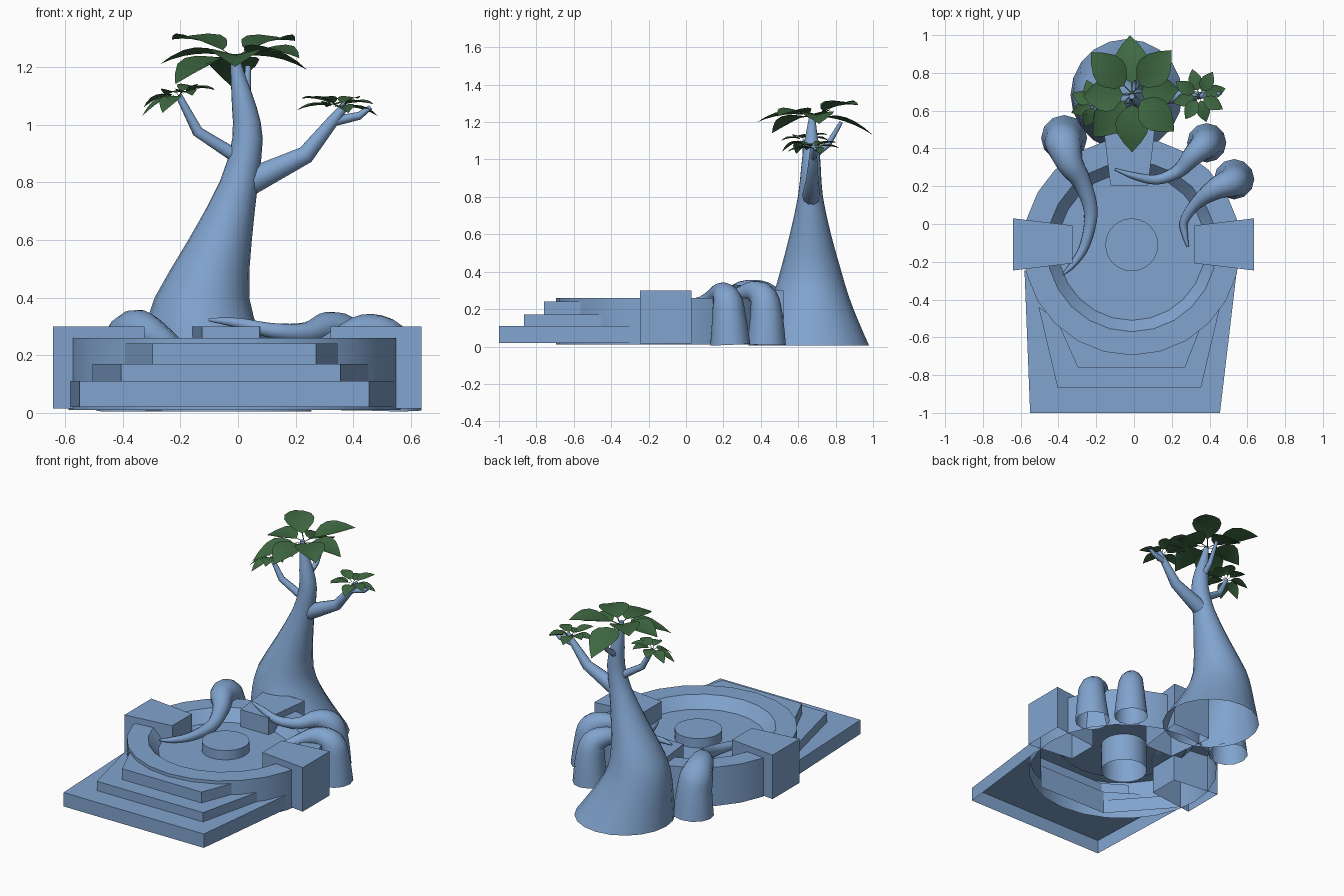
import bpy, math
from mathutils import Vector

if "Cube" in bpy.data.objects:
    bpy.data.objects.remove(bpy.data.objects["Cube"])


def material(name, colour):
    m = bpy.data.materials.new(name)
    m.diffuse_color = (*colour, 1)
    m.use_nodes = True
    m.node_tree.nodes["Principled BSDF"].inputs["Base Color"].default_value = m.diffuse_color
    return m


green = material("leaf_green", (0.05, 0.14, 0.055))
blue = material("soft_blue", (0.22, 0.37, 0.62))


def make(name, verts, faces, smooth=None, mat=blue):
    me = bpy.data.meshes.new(name)
    me.from_pydata([tuple(v) for v in verts], [], faces)
    me.update()
    ob = bpy.data.objects.new(name, me)
    bpy.context.collection.objects.link(ob)
    me.materials.append(mat)
    if smooth:
        bpy.ops.object.select_all(action='DESELECT')
        ob.select_set(True)
        bpy.context.view_layer.objects.active = ob
        bpy.ops.object.shade_smooth_by_angle(angle=math.radians(smooth))
    return ob


def prism(name, poly, z0, z1):
    """Upright prism, open underneath; poly runs counter-clockwise."""
    n = len(poly)
    verts = [(x, y, z) for z in (z0, z1) for x, y in poly]
    faces = [(i, (i + 1) % n, n + (i + 1) % n, n + i) for i in range(n)]
    make(name, verts, faces + [tuple(range(n, 2 * n))])


def lathe(name, profile, centre, n):
    """Open-bottomed turned shape; last profile ring is capped."""
    verts, faces = [], []
    for r, z in profile:
        for i in range(n):
            a = 2 * math.pi * i / n
            verts.append((centre[0] + r * math.cos(a), centre[1] + r * math.sin(a), z))
    for k in range(len(profile) - 1):
        for i in range(n):
            j = (i + 1) % n
            faces.append((k * n + i, k * n + j, (k + 1) * n + j, (k + 1) * n + i))
    faces.append(tuple(range((len(profile) - 1) * n, len(profile) * n)))
    make(name, verts, faces, 30)


def spline(pts, steps):
    """Catmull-Rom resampling of (x, y, z, radius) points."""
    P = [Vector(p) for p in pts]
    out = []
    for i in range(len(P) - 1):
        a, b, c, d = P[max(i - 1, 0)], P[i], P[i + 1], P[min(i + 2, len(P) - 1)]
        for s in range(steps):
            t = s / steps
            out.append(0.5 * (2 * b + (c - a) * t + (2 * a - 5 * b + 4 * c - d) * t * t
                              + (3 * b - a - 3 * c + d) * t ** 3))
    return out + [P[-1]]


def tube(name, pts, steps=4, n=12, level=False):
    """Tapering tube along a path, open at the start and capped at the end."""
    P = spline(pts, steps)
    C = [p.to_3d() for p in P]
    verts, faces, u = [], [], Vector((1, 0, 0))
    for k, p in enumerate(P):
        t = (C[min(k + 1, len(C) - 1)] - C[max(k - 1, 0)]).normalized()
        if level:
            t = Vector((0, 0, 1))
        if k == 0 and abs(t.x) > 0.8:
            u = Vector((0, 1, 0))
        u = (u - t * u.dot(t)).normalized()
        w = t.cross(u)
        for i in range(n):
            a = 2 * math.pi * i / n
            verts.append(C[k] + (u * math.cos(a) + w * math.sin(a)) * p[3])
    for k in range(len(P) - 1):
        for i in range(n):
            j = (i + 1) % n
            faces.append((k * n + i, k * n + j, (k + 1) * n + j, (k + 1) * n + i))
    faces.append(tuple(range((len(P) - 1) * n, len(P) * n)))
    make(name, verts, faces, 60)


CX, CY = -0.012, -0.12

# round platform with sunken floor, and the plinth in its middle
lathe("platform", [(0.575, 0.01), (0.575, 0.26), (0.45, 0.26), (0.39, 0.19)], (CX, CY), 24)
lathe("plinth", [(0.14, 0.01), (0.14, 0.25)], (CX, CY + 0.01), 24)

# front steps, notched behind so they stay inside the rim
for i, (xa, xb, yf, xc, xd, yb, notch, z0, z1) in enumerate([
        (-0.55, 0.455, -1.0, -0.58, 0.545, -0.24, -0.60, 0.02, 0.11),
        (-0.405, 0.355, -0.865, -0.505, 0.455, -0.44, -0.60, 0.11, 0.17),
        (-0.297, 0.27, -0.76, -0.40, 0.36, -0.53, -0.62, 0.17, 0.24)]):
    prism(f"step_{i + 1}", [(xa, yf), (xb, yf), (xd, yb), (0.24, notch), (-0.26, notch), (xc, yb)], z0, z1)

# three wedge blocks around the rim: right, back, left
for name, deg, ox, oy in (("block_right", 0, 0, -0.108), ("block_back", 90, -0.025, -0.115),
                          ("block_left", 180, -0.005, -0.108)):
    c, s = math.cos(math.radians(deg)), math.sin(math.radians(deg))
    wedge = [(0.32, -0.1), (0.636, -0.138), (0.636, 0.138), (0.32, 0.1)]
    prism(name, [(ox + u * c - v * s, oy + u * s + v * c) for u, v in wedge], 0.015, 0.30)

# flared leaning trunk
tube("trunk", [(-0.04, 0.683, 0.005, 0.296), (-0.085, 0.675, 0.14, 0.245), (-0.12, 0.668, 0.27, 0.202),
               (-0.125, 0.667, 0.40, 0.164), (-0.062, 0.665, 0.60, 0.11), (0.003, 0.665, 0.80, 0.067),
               (0.033, 0.668, 0.95, 0.053), (0.022, 0.67, 1.06, 0.043), (0.002, 0.672, 1.16, 0.027),
               (-0.012, 0.675, 1.245, 0.014)], 2, 20, True)

# branches
tube("branch_right", [(0.02, 0.67, 0.79, 0.05), (0.08, 0.67, 0.82, 0.046), (0.235, 0.675, 0.895, 0.033),
                      (0.335, 0.68, 1.02, 0.021), (0.375, 0.68, 1.07, 0.014)], 1, 10)
tube("branch_right_twig", [(0.325, 0.68, 1.01, 0.018), (0.42, 0.69, 1.03, 0.014),
                           (0.46, 0.69, 1.06, 0.008)], 1, 8)
tube("branch_left", [(0.01, 0.665, 0.88, 0.026), (-0.03, 0.66, 0.905, 0.024), (-0.14, 0.645, 0.975, 0.02),
                     (-0.205, 0.635, 1.10, 0.012)], 1, 10)
tube("branch_back", [(0.02, 0.68, 1.02, 0.02), (0.03, 0.76, 1.08, 0.016), (0.035, 0.83, 1.20, 0.01)], 1, 8)

# bent roots rising from the ground and creeping over the platform
tube("root_left", [(-0.37, 0.455, 0.01, 0.122), (-0.372, 0.445, 0.16, 0.105), (-0.37, 0.415, 0.25, 0.096),
                   (-0.338, 0.32, 0.285, 0.072), (-0.275, 0.22, 0.26, 0.05), (-0.228, 0.06, 0.225, 0.037),
                   (-0.26, -0.11, 0.21, 0.026), (-0.32, -0.21, 0.21, 0.018), (-0.375, -0.265, 0.215, 0.006)])
tube("root_back_right", [(0.385, 0.43, 0.01, 0.104), (0.385, 0.43, 0.16, 0.088), (0.37, 0.415, 0.26, 0.075),
                         (0.31, 0.36, 0.295, 0.056), (0.235, 0.28, 0.278, 0.036), (0.12, 0.235, 0.285, 0.027),
                         (0.0, 0.255, 0.312, 0.018), (-0.10, 0.29, 0.323, 0.006)])
tube("root_right", [(0.53, 0.237, 0.01, 0.107), (0.53, 0.23, 0.16, 0.09), (0.515, 0.22, 0.25, 0.078),
                    (0.43, 0.185, 0.285, 0.056), (0.33, 0.11, 0.25, 0.033), (0.265, 0.015, 0.215, 0.024),
                    (0.27, -0.06, 0.21, 0.016), (0.285, -0.12, 0.21, 0.006)])

# leaf clusters
STATIONS = [(0, 0.03), (0.2, 0.04), (0.25, 0.42), (0.38, 0.85), (0.52, 1.0), (0.68, 0.88), (0.85, 0.48), (1, 0.0)]


def cluster(name, centre, leaves, width, arch):
    """leaves: (angle in degrees, reach, tip height change)."""
    verts, faces = [], []
    for deg, reach, dz in leaves:
        a = math.radians(deg)
        d, s = Vector((math.cos(a), math.sin(a), 0)), Vector((-math.sin(a), math.cos(a), 0))
        b = len(verts)
        for t, w in STATIONS:
            mid = Vector(centre) + d * reach * t + Vector((0, 0, dz * t + arch * 4 * t * (1 - t)))
            half = w * width / 2
            for side in (1, 0, -1):
                verts.append(mid + s * half * side + Vector((0, 0, 0.25 * half * abs(side))))
        for k in range(len(STATIONS) - 1):
            for m in (0, 1):
                q = b + 3 * k + m
                faces.append((q, q + 1, q + 4, q + 3))
    make(name, verts, faces, 40, green)


cluster("leaves_top", (-0.01, 0.69, 1.23),
        [(92, 0.31, -0.10), (48, 0.31, 0.06), (5, 0.25, -0.04), (318, 0.30, 0.0), (270, 0.31, -0.03),
         (228, 0.31, -0.09), (183, 0.26, -0.02), (135, 0.31, 0.065)], 0.18, 0.025)
cluster("leaves_right", (0.345, 0.68, 1.06),
        [(a, 0.145, dz) for a, dz in zip(range(15, 375, 45), (-0.03, 0.03, 0.0, 0.03, -0.01, 0.03, -0.02, 0.01))],
        0.075, 0.012)
cluster("leaves_left", (-0.205, 0.635, 1.10),
        [(a, 0.135, dz) for a, dz in zip(range(20, 380, 45), (0.02, 0.03, 0.0, -0.04, -0.07, -0.06, 0.0, 0.02))],
        0.075, 0.015)
